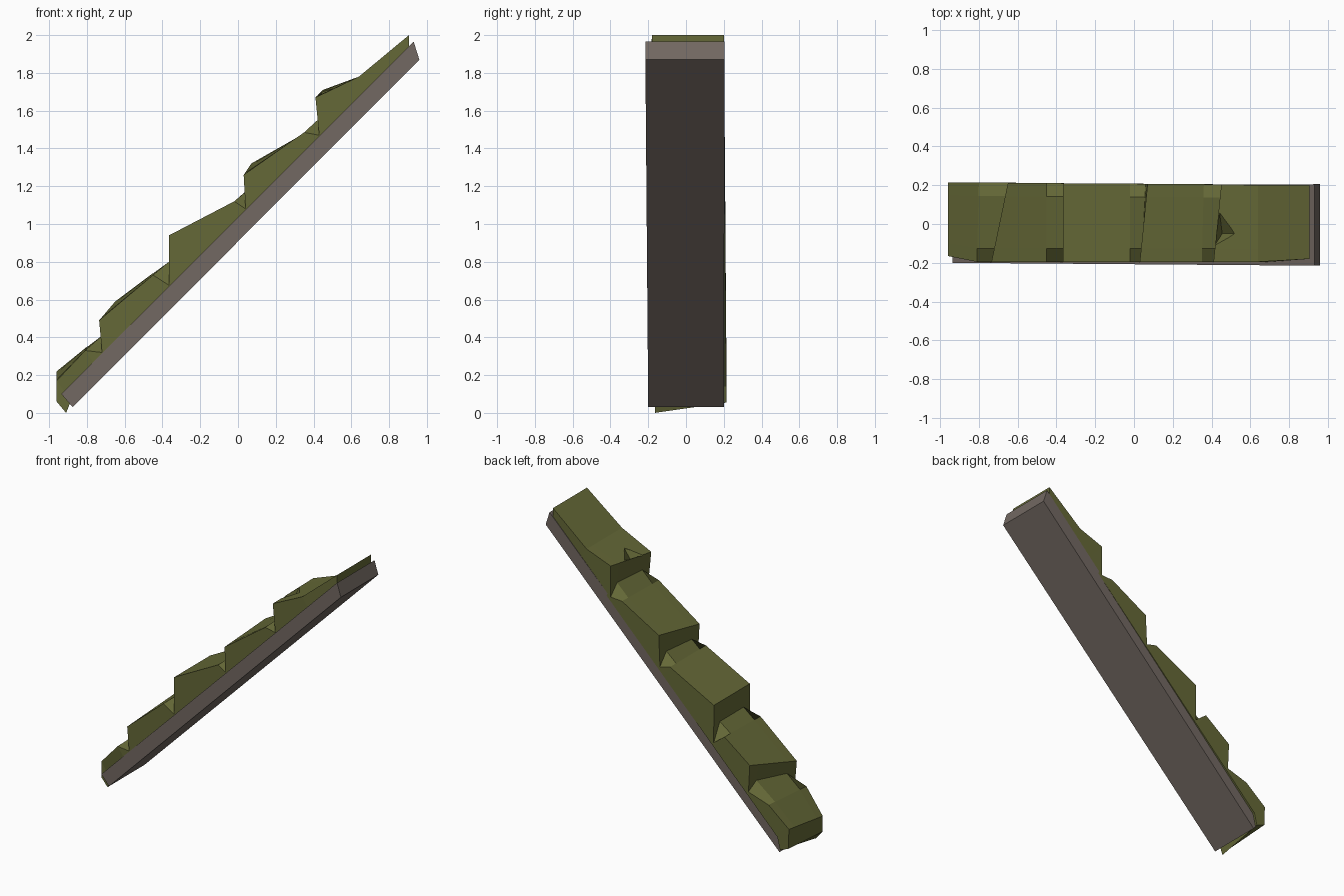
import bpy, bmesh

if "Cube" in bpy.data.objects:
    bpy.data.objects.remove(bpy.data.objects["Cube"])


def material(name, col):
    m = bpy.data.materials.new(name)
    m.diffuse_color = (*col, 1)
    m.use_nodes = True
    m.node_tree.nodes["Principled BSDF"].inputs["Base Color"].default_value = m.diffuse_color
    return m


GREEN = material("moss green", (0.13, 0.14, 0.038))
BROWN = material("grey brown", (0.17, 0.14, 0.122))


def make(name, verts, faces, mat, hull=False):
    bm = bmesh.new()
    vs = [bm.verts.new(v) for v in verts]
    if hull:
        bmesh.ops.convex_hull(bm, input=vs)
    else:
        for f in faces:
            bm.faces.new([vs[i] for i in f])
    bmesh.ops.recalc_face_normals(bm, faces=bm.faces)
    me = bpy.data.meshes.new(name)
    bm.to_mesh(me)
    bm.free()
    ob = bpy.data.objects.new(name, me)
    bpy.context.collection.objects.link(ob)
    me.materials.append(mat)
    return ob


def loft(name, rings, mat):
    n = len(rings[0])
    verts = [p for r in rings for p in r]
    faces = [(a * n + i, a * n + (i + 1) % n, (a + 1) * n + (i + 1) % n, (a + 1) * n + i)
             for a in range(len(rings) - 1) for i in range(n)]
    faces += [tuple(range(n)), tuple(range(len(verts) - n, len(verts)))]
    return make(name, verts, faces, mat)


# Sloping board under the steps
low, high = [(-0.935, 0.10), (-0.875, 0.03)], [(0.93, 1.965), (0.96, 1.87)]
loft("sloping_board", [
    [(x, y, z) for (x, z), y in zip(low + low[::-1], (-0.20, -0.20, 0.20, 0.20))],
    [(x, y, z) for (x, z), y in zip(high + high[::-1], (-0.215, -0.215, 0.205, 0.205))]], BROWN)

# Stepped covering: front x, z, back x, z, and whether it is a valley
stations = [
    (-0.96, 0.17, -0.96, 0.22, 0), (-0.81, 0.33, -0.80, 0.35, 0),
    (-0.72, 0.41, -0.64, 0.47, 1), (-0.735, 0.49, -0.65, 0.59, 0),
    (-0.45, 0.73, -0.45, 0.74, 0), (-0.365, 0.80, -0.365, 0.80, 1),
    (-0.365, 0.94, -0.365, 0.94, 0), (-0.02, 1.12, -0.02, 1.12, 0),
    (0.04, 1.17, 0.06, 1.19, 1), (0.03, 1.26, 0.07, 1.32, 0),
    (0.35, 1.485, 0.36, 1.485, 0), (0.43, 1.56, 0.45, 1.57, 1),
    (0.41, 1.67, 0.45, 1.71, 0), (0.64, 1.78, 0.64, 1.78, 0),
    (0.905, 2.0, 0.905, 2.0, 0)]


def base(x, y, z):
    bx = min((x + z - 1.03) / 2, 0.905)
    return (bx, y, bx + 1.01)


rings = []
for i, (xf, zf, xb, zb, valley) in enumerate(stations):
    yf = -0.165 if i == 0 else -0.18 if i == len(stations) - 1 else -0.195
    yb = 0.215 - 0.001 * i
    top = []
    for t in (0, 0.17, 0.83, 1):
        x, z = xf + (xb - xf) * t, zf + (zb - zf) * t
        if valley and t in (0, 1):
            z = x + 1.04          # edges of each valley sink to the board
        top.append((x, yf + (yb - yf) * t, z))
    rings.append([base(*top[0])] + top + [base(*top[-1])])
steps = loft("stepped_covering", rings, GREEN)

# Notch broken out of the top step
cut = make("notch_cutter", [(0.44, 0.07, 1.705), (0.41, -0.12, 1.685), (0.52, -0.05, 1.72),
                            (0.455, -0.05, 1.63), (0.34, -0.04, 1.95)], [], GREEN, hull=True)
cut.hide_render = True
cut.hide_set(True)
mod = steps.modifiers.new("notch", 'BOOLEAN')
mod.operation, mod.solver, mod.object = 'DIFFERENCE', 'EXACT', cut

# Covering folded over the low end
front = [(-0.96, 0.17), (-0.96, 0.06), (-0.91, 0.0), (-0.87, 0.10)]
back = [(-0.96, 0.22), (-0.955, 0.08), (-0.89, 0.055), (-0.86, 0.18)]
loft("low_end_flap", [[(x, -0.165, z) for x, z in front], [(x, 0.215, z) for x, z in back]], GREEN)
